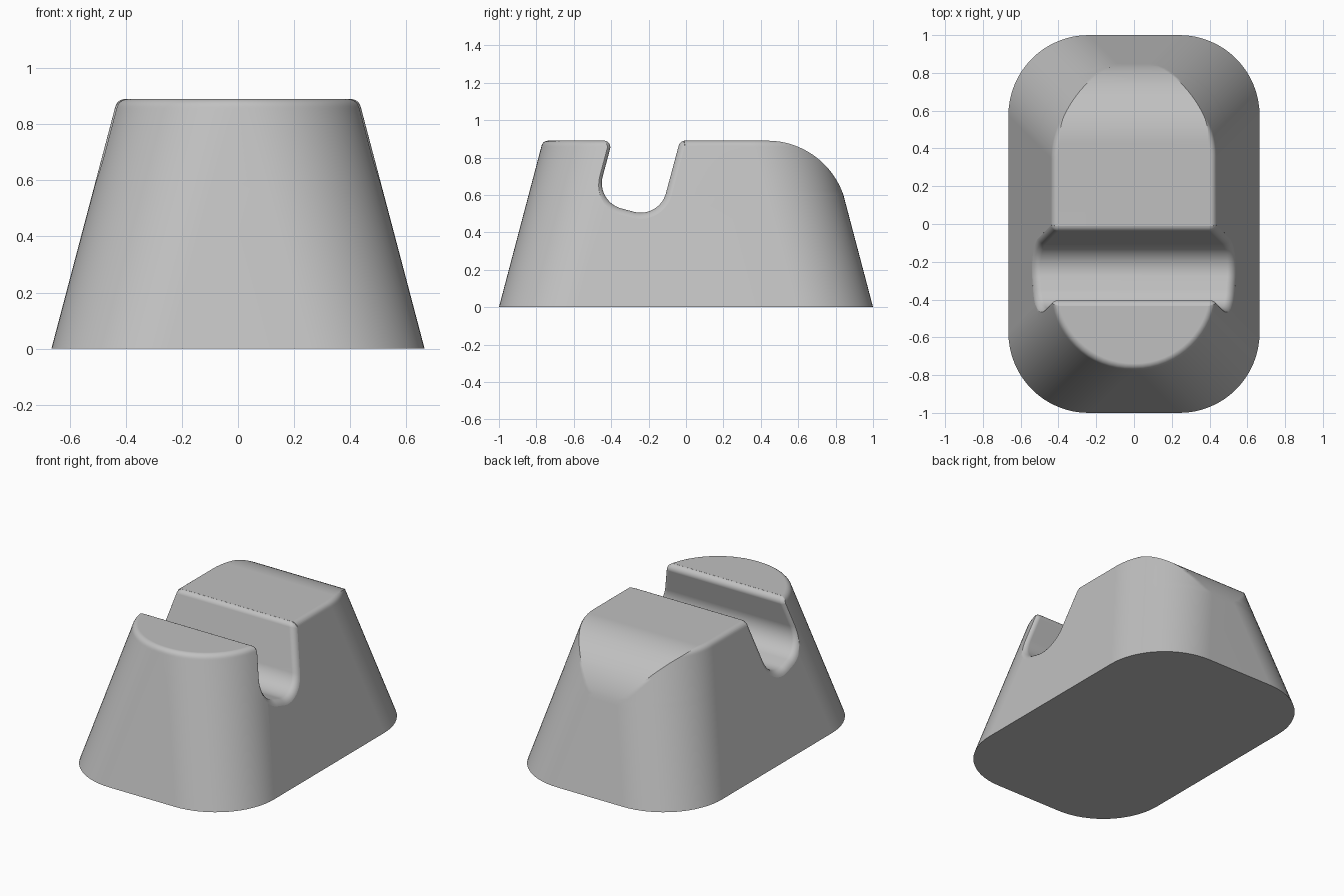
import bpy, bmesh, math

if "Cube" in bpy.data.objects:
    bpy.data.objects.remove(bpy.data.objects["Cube"], do_unlink=True)

HX, HY, H = 0.665, 1.0, 0.89      # base half width, half length, height
K, R = 0.264, 0.425               # wall taper, plan corner radius
RIM = 0.035                       # rounding of the rims
BACK_R, BACK_Y, BACK_Z = 0.43, 0.435, 0.46   # big round at the rear top


def loft(name, rings):
    """Skin a stack of equal-length closed rings, capped at both ends."""
    bm = bmesh.new()
    rows = [[bm.verts.new(p) for p in ring] for ring in rings]
    n = len(rows[0])
    for a, b in zip(rows, rows[1:]):
        for i in range(n):
            j = (i + 1) % n
            bm.faces.new((a[i], a[j], b[j], b[i]))
    bm.faces.new(rows[0][::-1])
    bm.faces.new(rows[-1])
    bmesh.ops.recalc_face_normals(bm, faces=bm.faces[:])
    mesh = bpy.data.meshes.new(name)
    bm.to_mesh(mesh)
    bm.free()
    obj = bpy.data.objects.new(name, mesh)
    bpy.context.collection.objects.link(obj)
    return obj


# Tapered block: rounded rectangle rings, trimmed by the rear round
def block_ring(z, inset, seg=16):
    cx, cy, r = HX - R - K * z, HY - R - K * z, R - inset
    end = math.pi / 2
    if z > BACK_Z + BACK_R * math.sin(math.radians(15)):
        back = BACK_Y + math.sqrt(max(0, BACK_R ** 2 - (z - BACK_Z) ** 2))
        end = math.asin(min(1, (back - cy) / r))
    half = []
    for i in range(seg + 1):
        a = -math.pi / 2 * (1 - i / seg)
        half.append((cx + r * math.cos(a), -cy + r * math.sin(a), z))
    for i in range(seg + 1):
        a = end * i / seg
        half.append((cx + r * math.cos(a), cy + r * math.sin(a), z))
    return half + [(-x, y, z) for x, y, z in reversed(half)]


levels = [(0, 0), (0.571, 0)]
for deg in range(19, 68, 4):
    levels.append((BACK_Z + BACK_R * math.sin(math.radians(deg)), 0))
tangent = RIM * math.tan(math.radians(37.5))
for deg in (75, 60, 45, 30, 15, 0):
    a = math.radians(deg)
    z = H - RIM + RIM * math.cos(a)
    levels.append((z, max(0, K * (H - z) + tangent - RIM * math.sin(a))))
block = loft("slotted_block", [block_ring(z, e) for z, e in levels])


# Tilted slot profile made of four arcs, grown by e for the flared ends
TILT = math.radians(15)
UP = (math.sin(TILT), math.cos(TILT))
ACROSS = (math.cos(TILT), -math.sin(TILT))
FRONT_Y, REAR_Y, DEPTH, FLOOR_R = -0.394, -0.032, 0.3375, 0.14
WIDTH = (REAR_Y - FRONT_Y) * math.cos(TILT)


def slot_point(across, down):
    return (FRONT_Y + across * ACROSS[0] - down * UP[0],
            H + across * ACROSS[1] - down * UP[1])


def arc(centre, radius, a0, a1, seg):
    out = []
    for i in range(seg + 1):
        a = math.radians(a0 + (a1 - a0) * i / seg)
        out.append((centre[0] + radius * math.cos(a), centre[1] + radius * math.sin(a)))
    return out


def slot_profile(e):
    front_lip = (FRONT_Y - RIM * math.tan(math.radians(52.5)), H - RIM)
    rear_lip = (REAR_Y + tangent, H - RIM)
    pts = arc(front_lip, RIM - e, 80, -15, 8)
    pts += arc(slot_point(FLOOR_R, DEPTH - FLOOR_R), FLOOR_R + e, 165, 255, 14)
    pts += arc(slot_point(WIDTH - FLOOR_R, DEPTH - FLOOR_R), FLOOR_R + e, 255, 345, 14)
    pts += arc(rear_lip, RIM - e, 165, 100, 6)
    return pts + [(pts[-1][0], 1.05), (pts[0][0], 1.05)]


# Slot cutter: sections parallel to the sloping side walls
sections = []
for deg in (0, 18, 36, 54, 72, 88):
    a = math.radians(deg)
    sections.append((RIM * (1 - math.sin(a)), min(0.033, RIM * (1 - math.cos(a)))))
sections.append((-0.1, 0.033))
right_side = [[(HX - K * z - d * 1.035, y, z) for y, z in slot_profile(e)]
              for d, e in sections]
left_side = [[(-x, y, z) for x, y, z in ring] for ring in reversed(right_side)]
cutter = loft("slot_cutter", left_side + right_side)
cutter.hide_render = True

# Cut the slot
cut = block.modifiers.new("slot", "BOOLEAN")
cut.operation = "DIFFERENCE"
cut.solver = "EXACT"
cut.object = cutter
bpy.ops.object.select_all(action="DESELECT")
block.select_set(True)
bpy.context.view_layer.objects.active = block
bpy.ops.object.modifier_apply(modifier="slot")
bpy.data.objects.remove(cutter, do_unlink=True)

# Plain grey finish
grey = bpy.data.materials.new("plain_grey")
grey.use_nodes = True
colour = (0.53, 0.53, 0.53, 1)
grey.diffuse_color = colour
grey.node_tree.nodes["Principled BSDF"].inputs["Base Color"].default_value = colour
block.data.materials.clear()
block.data.materials.append(grey)
for face in block.data.polygons:
    face.material_index = 0

# Smooth rounded areas, sharp creases
bpy.ops.object.shade_smooth_by_angle(angle=math.radians(30))
normals = block.modifiers.new("weighted_normals", "WEIGHTED_NORMAL")
normals.keep_sharp = True
